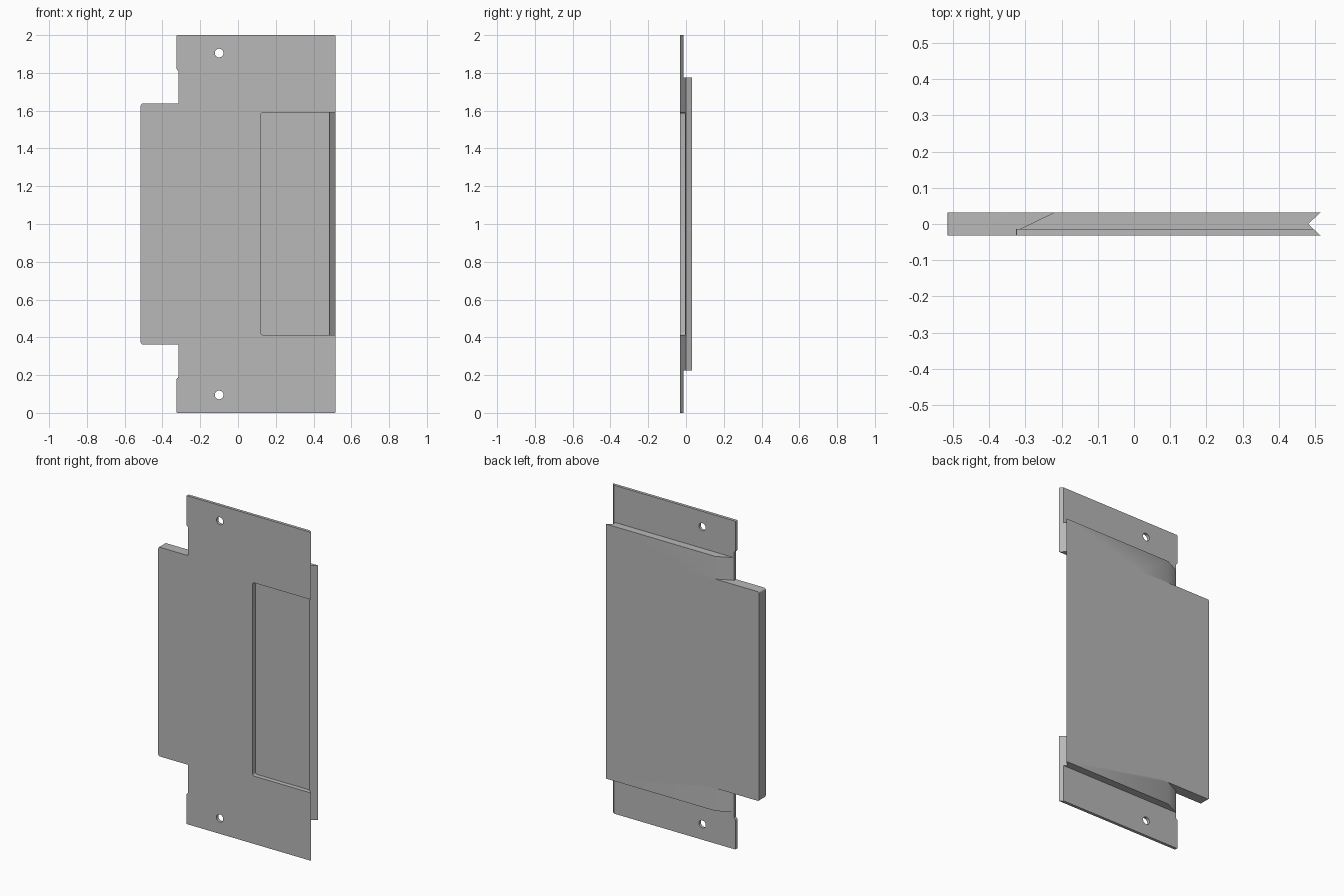
import bpy
import bmesh
from mathutils import Vector

if "Cube" in bpy.data.objects:
    bpy.data.objects.remove(bpy.data.objects["Cube"], do_unlink=True)

HALF = 0.032      # half of the full thickness
FLANGE = -0.014   # rear face of the thin end flanges
EDGE = 0.515      # half of the width

grey = bpy.data.materials.new("plain grey")
grey.use_nodes = True
grey.diffuse_color = (0.48, 0.48, 0.48, 1)
grey.node_tree.nodes["Principled BSDF"].inputs["Base Color"].default_value = (0.48, 0.48, 0.48, 1)


def prism(name, points, offset, corner=0.0):
    """Extrude a closed outline by offset; corner rounds the extruded edges."""
    bm = bmesh.new()
    face = bm.faces.new([bm.verts.new(p) for p in points])
    made = bmesh.ops.extrude_face_region(bm, geom=[face], use_keep_orig=True)
    moved = [v for v in made["geom"] if isinstance(v, bmesh.types.BMVert)]
    bmesh.ops.translate(bm, verts=moved, vec=offset)
    bmesh.ops.recalc_face_normals(bm, faces=bm.faces)
    if corner:
        along = Vector(offset).normalized()
        edges = [e for e in bm.edges
                 if abs((e.verts[0].co - e.verts[1].co).normalized().dot(along)) > 0.99]
        bmesh.ops.bevel(bm, geom=edges, offset=corner, segments=4, profile=0.5, affect='EDGES')
    mesh = bpy.data.meshes.new(name)
    bm.to_mesh(mesh)
    bm.free()
    mesh.materials.append(grey)
    obj = bpy.data.objects.new(name, mesh)
    bpy.context.collection.objects.link(obj)
    return obj


def block(name, x0, x1, y0, y1, z0, z1, corner=0.0):
    pts = [(x0, y0, z0), (x1, y0, z0), (x1, y0, z1), (x0, y0, z1)]
    return prism(name, pts, (0, y1 - y0, 0), corner)


def combine(target, tool, operation):
    """Apply a boolean and discard the helper."""
    tool.hide_render = True
    mod = target.modifiers.new(operation.lower(), 'BOOLEAN')
    mod.operation = operation
    mod.solver = 'EXACT'
    mod.object = tool
    bpy.context.view_layer.objects.active = target
    bpy.ops.object.modifier_apply(modifier=mod.name)
    bpy.data.objects.remove(tool, do_unlink=True)


# Thin front plate with a stepped left side, mirrored about mid height
lower = [(EDGE, 0), (-0.325, 0), (-0.325, 0.18), (-0.315, 0.19), (-0.315, 0.3)]
outline = lower + [(x, 2 - z) for x, z in reversed(lower)]
panel = prism("door_panel", [(x, -HALF, z) for x, z in outline], (0, FLANGE + HALF, 0), 0.004)

# Thick rear slab with a sloped left side
section = [(-0.3, -0.025), (-0.315, FLANGE), (-0.22, HALF), (EDGE, HALF), (EDGE, -0.025)]
slab = prism("rear_slab", [(x, y, 0.225) for x, y in section], (0, 0, 1.55))
combine(panel, slab, 'UNION')

# Full thickness side tab
combine(panel, block("side_tab", -EDGE, 0, -HALF, HALF, 0.363, 1.637, 0.01), 'UNION')

# Front recess, open towards the notched edge
combine(panel, block("recess_cutter", 0.12, 0.7, -0.1, -0.004, 0.413, 1.59, 0.012), 'DIFFERENCE')

# V notch running up the edge
notch = [(0.48, 0), (0.55, -HALF * 2), (0.55, HALF * 2)]
combine(panel, prism("notch_cutter", [(x, y, -0.1) for x, y in notch], (0, 0, 2.2)), 'DIFFERENCE')

# Screw holes
for z in (0.095, 1.905):
    bpy.ops.mesh.primitive_cylinder_add(vertices=32, radius=0.023, depth=0.3,
                                        location=(-0.1, 0, z), rotation=(1.5708, 0, 0))
    combine(panel, bpy.context.object, 'DIFFERENCE')

bpy.ops.object.select_all(action='DESELECT')
panel.select_set(True)
bpy.context.view_layer.objects.active = panel
bpy.ops.object.shade_smooth_by_angle(angle=0.5)
